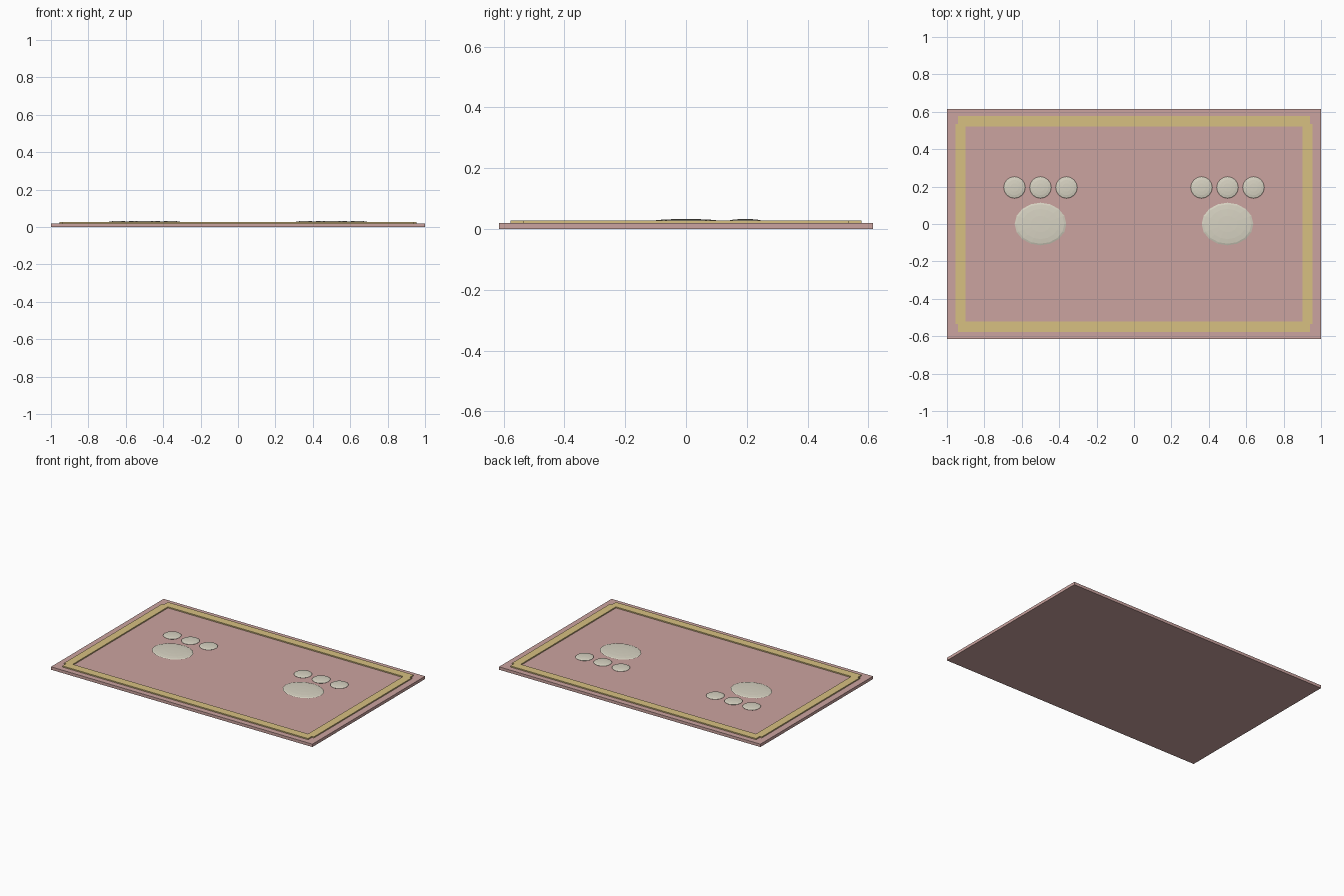
import bpy, bmesh
from mathutils import Matrix

if "Cube" in bpy.data.objects:
    bpy.data.objects.remove(bpy.data.objects["Cube"])


def material(name, color):
    m = bpy.data.materials.new(name)
    m.diffuse_color = (*color, 1)
    m.use_nodes = True
    m.node_tree.nodes["Principled BSDF"].inputs["Base Color"].default_value = m.diffuse_color
    return m


ROSE = material("rose_fabric", (0.60, 0.37, 0.35))
GOLD = material("gold_trim", (0.68, 0.53, 0.22))
CREAM = material("cream_pad", (0.68, 0.65, 0.54))


def finish(name, bm, mat):
    bmesh.ops.recalc_face_normals(bm, faces=bm.faces[:])
    me = bpy.data.meshes.new(name)
    bm.to_mesh(me)
    bm.free()
    me.materials.append(mat)
    ob = bpy.data.objects.new(name, me)
    bpy.context.collection.objects.link(ob)
    return ob


def pad(name, x, y, rx, ry):
    bm = bmesh.new()
    bmesh.ops.create_uvsphere(bm, u_segments=16, v_segments=8, radius=1)
    bm.transform(Matrix.Translation((x, y, 0.025)) @ Matrix.Diagonal((rx, ry, 0.008, 1)))
    finish(name, bm, CREAM)


# Mat slab
bm = bmesh.new()
bmesh.ops.create_cube(bm, size=1)
bm.transform(Matrix.Translation((0, 0, 0.01)) @ Matrix.Diagonal((2, 1.23, 0.02, 1)))
finish("mat", bm, ROSE)

# Border trim: one quarter with a notched outer corner, mirrored to a full frame
bm = bmesh.new()
quarter = [(0, 0.52), (0.9, 0.52), (0.9, 0), (0.955, 0), (0.955, 0.535),
           (0.94, 0.535), (0.94, 0.577), (0, 0.577)]
bottom = [bm.verts.new((x, y, 0.02)) for x, y in quarter]
top = [bm.verts.new((x, y, 0.028)) for x, y in quarter]
bm.faces.new(bottom[::-1])
bm.faces.new(top)
for i in range(len(quarter)):
    if i in (2, 7):  # leave the seams on the mirror planes open
        continue
    j = (i + 1) % len(quarter)
    bm.faces.new((bottom[i], bottom[j], top[j], top[i]))
trim = finish("border_trim", bm, GOLD)
mirror = trim.modifiers.new("mirror", "MIRROR")
mirror.use_axis = (True, True, False)

# Two paw prints: a main pad and three toes each
for side, cx in (("left", -0.5), ("right", 0.5)):
    pad(f"{side}_paw_pad", cx, 0, 0.138, 0.114)
    for i in range(3):
        pad(f"{side}_paw_toe_{i + 1}", cx + 0.139 * (i - 1), 0.195, 0.058, 0.058)
